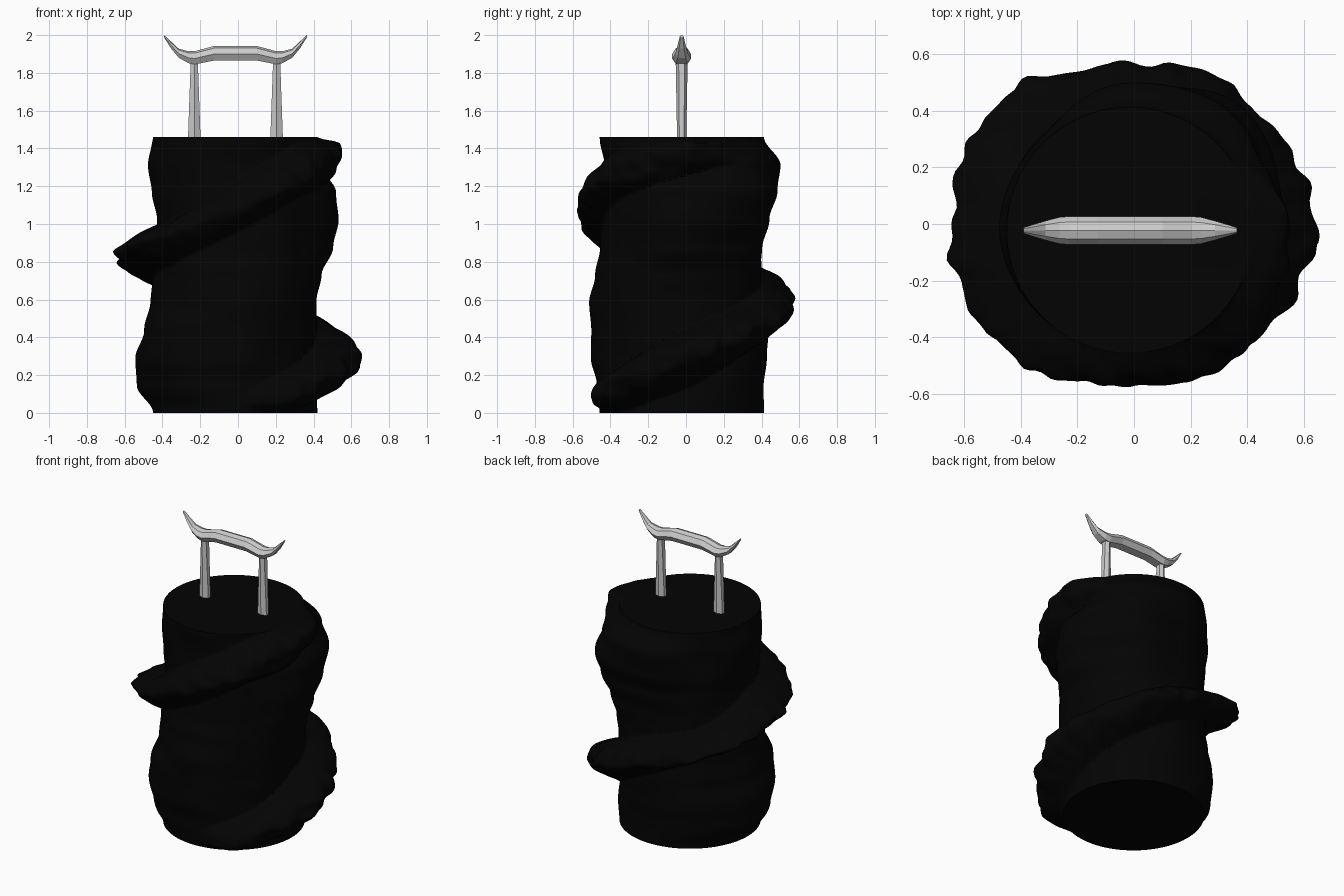
import bpy, bmesh, math
from mathutils import Vector, noise

if "Cube" in bpy.data.objects:
    bpy.data.objects.remove(bpy.data.objects["Cube"], do_unlink=True)


def material(name, value):
    mat = bpy.data.materials.new(name)
    mat.use_nodes = True
    mat.diffuse_color = (value, value, value, 1)
    mat.node_tree.nodes["Principled BSDF"].inputs["Base Color"].default_value = (value, value, value, 1)
    return mat


black = material("black_rock", 0.001)
grey = material("pale_grey", 0.6)


def loft(name, rings, mat):
    """Skin a list of closed point rings and cap both ends."""
    bm = bmesh.new()
    loops = [[bm.verts.new(p) for p in ring] for ring in rings]
    n = len(loops[0])
    for a, b in zip(loops, loops[1:]):
        for i in range(n):
            j = (i + 1) % n
            bm.faces.new((a[i], a[j], b[j], b[i]))
    bm.faces.new(loops[0][::-1])
    bm.faces.new(loops[-1])
    bmesh.ops.recalc_face_normals(bm, faces=bm.faces[:])
    mesh = bpy.data.meshes.new(name)
    bm.to_mesh(mesh)
    bm.free()
    mesh.materials.append(mat)
    obj = bpy.data.objects.new(name, mesh)
    bpy.context.collection.objects.link(obj)
    return obj


def smooth(t):
    t = max(0.0, min(1.0, t))
    return t * t * (3 - 2 * t)


def mix(a, b, t):
    return a + (b - a) * smooth(t)


# Rock pillar: trunk radius in hundredths at evenly spaced heights, eight sides.
# A soft fold winds up it from the left foot to the back of the rim.
CX, CY, ROCK_TOP, RIM = -0.015, -0.022, 1.46, 43.5
TRUNK = [
    (43, 43, 43, 43, 46, 52, 55, 53, 44),   # +x
    (44, 43, 43, 44, 45, 49, 55, 59, 55),
    (43, 45, 46, 45, 42, 42, 45, 50, 52),   # +y
    (47, 48, 46, 44, 43, 43, 44, 46, 45),
    (52, 53, 48, 45, 44, 43, 41, 44, 46),   # -x
    (49, 52, 51, 46, 45, 44, 42, 43, 44),
    (45, 48, 48, 49, 46, 43, 42, 42, 41),   # -y
    (44, 44, 45, 46, 46, 45, 45, 45, 43),
]
TRUNK = [(RIM, *side, RIM) for side in TRUNK]


def trunk_radius(q, z):
    s = z / ROCK_TOP * (len(TRUNK[0]) - 1)
    i = min(int(s), len(TRUNK[0]) - 2)
    side = [mix(t[i], t[i + 1], s - i) for t in TRUNK]
    k = int(2 * q)
    return mix(side[k % 8], side[(k + 1) % 8], 2 * q - k) / 100


# Spiral ledge, climbing anticlockwise: values in hundredths at every eighth turn
CREST = (0, 13, 30, 45, 60, 72, 84, 92, 109, 128, 139, 145)
REACH = (0, 15, 22, 19, 14, 22, 20, 18, 13, 15, 12, 0)
ABOVE = (10, 12, 14, 13, 13, 10, 15, 11, 14, 14, 12, 10)
BELOW = (10, 13, 18, 15, 12, 9, 15, 13, 14, 14, 14, 10)


def ledge(u, z, p):
    t = 2 * u + 2
    i = math.floor(t)
    if not 0 <= i < len(CREST) - 1:
        return 0
    crest, above, below = (((1 - t + i) * v[i] + (t - i) * v[i + 1]) / 100 for v in (CREST, ABOVE, BELOW))
    dz = z - crest
    s = abs(dz) / (above if dz > 0 else below)
    if s >= 1:
        return 0
    shape = 1 - s ** (1.3 + 0.5 * min(abs(u - 2), 2))
    return mix(REACH[i], REACH[i + 1], t - i) / 100 * shape * (1 + 0.2 * noise.noise(p * 13))


def rock_point(i, n, z):
    angle = math.tau * i / n
    q = 4 * i / n
    d = Vector((math.cos(angle), math.sin(angle), 0))
    p = d * 0.5 + Vector((0, 0, z))
    edge = smooth(z / 0.05) * smooth((ROCK_TOP - z) / 0.03)
    bulge = max(ledge(q + turn, z, p) for turn in (-4, 0, 4))
    r = trunk_radius(q, z) + edge * (bulge + 0.006 * noise.noise(p * 5))
    return (CX + d.x * r, CY + d.y * r, z)


SIDES, LAYERS = 192, 140
rock = loft("rock_pillar", [[rock_point(i, SIDES, ROCK_TOP * k / LAYERS) for i in range(SIDES)]
                            for k in range(LAYERS + 1)], black)
bpy.ops.object.select_all(action='DESELECT')
rock.select_set(True)
bpy.context.view_layer.objects.active = rock
bpy.ops.object.shade_smooth_by_angle(angle=math.radians(50))

# Gate posts: tapering hexagonal columns leaning slightly inward
GATE_X, GATE_Y = -0.0135, -0.023


def post_ring(x, z, rx, ry):
    return [(x + rx * math.cos(math.tau * (i + .5) / 6), GATE_Y + ry * math.sin(math.tau * (i + .5) / 6), z)
            for i in range(6)]


for name, side in (("left_post", 1), ("right_post", -1)):
    loft(name, [post_ring(GATE_X + side * 0.218, 1.44, 0.039, 0.024),
                post_ring(GATE_X + side * 0.218, 1.88, 0.021, 0.032)], grey)

# Gate beam: faceted section swept to upturned tips (x, bottom, top, half width)
HALF = [(0.115, 1.865, 1.942, .05), (0.215, 1.845, 1.915, .05), (0.25, 1.852, 1.915, .047),
        (0.3, 1.88, 1.928, .034), (0.34, 1.928, 1.965, .022), (0.378, 1.988, 2.0, .01)]
SECTION = [(0, 1), (.6, .85), (1, .45), (.6, 0), (-.6, 0), (-1, .45), (-.6, .85)]
stations = [(-x, b, t, w) for x, b, t, w in reversed(HALF)] + HALF
loft("gate_beam", [[(GATE_X + x, GATE_Y + w * sy, b + (t - b) * sz) for sy, sz in SECTION]
                   for x, b, t, w in stations], grey)
